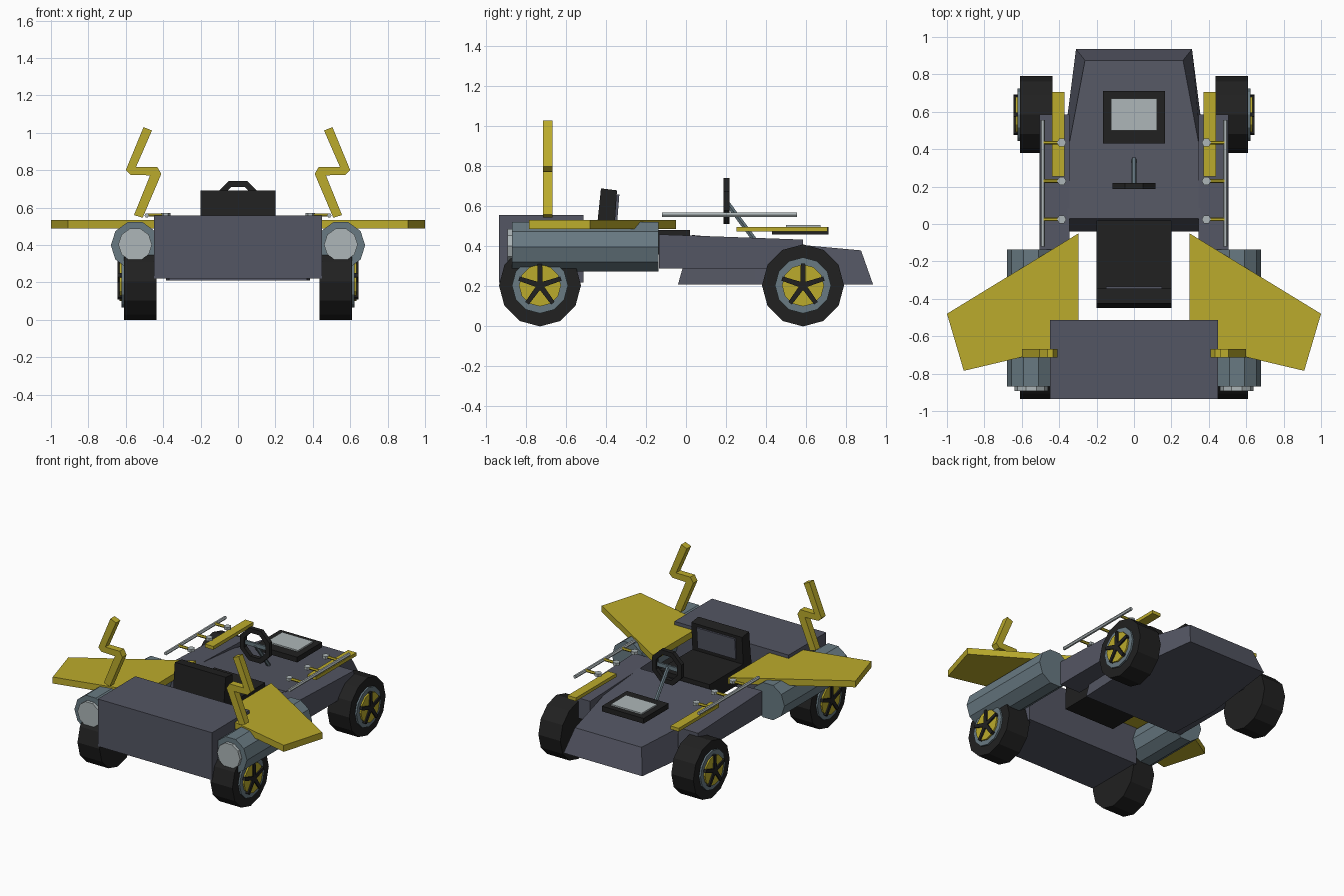
import bpy, bmesh, math
from mathutils import Vector

if "Cube" in bpy.data.objects:
    bpy.data.objects.remove(bpy.data.objects["Cube"])


def material(name, col):
    m = bpy.data.materials.new(name)
    m.diffuse_color = (*col, 1)
    m.use_nodes = True
    m.node_tree.nodes["Principled BSDF"].inputs["Base Color"].default_value = m.diffuse_color
    return m


BODY = material("slate grey", (0.088, 0.093, 0.125))
YELLOW = material("mustard yellow", (0.50, 0.41, 0.025))
BLACK = material("black", (0.015, 0.015, 0.015))
STEEL = material("blue grey", (0.14, 0.195, 0.225))
LIGHT = material("light grey", (0.42, 0.47, 0.48))


def finish(name, bm, mat):
    bmesh.ops.recalc_face_normals(bm, faces=bm.faces[:])
    me = bpy.data.meshes.new(name)
    bm.to_mesh(me)
    bm.free()
    me.materials.append(mat)
    ob = bpy.data.objects.new(name, me)
    bpy.context.collection.objects.link(ob)
    return ob


def loft(name, lower, upper, mat):
    """Solid between two matching loops of 3D points."""
    bm = bmesh.new()
    a = [bm.verts.new(p) for p in lower]
    b = [bm.verts.new(p) for p in upper]
    bm.faces.new(a)
    bm.faces.new(b)
    n = len(a)
    for i in range(n):
        j = (i + 1) % n
        bm.faces.new((a[i], a[j], b[j], b[i]))
    return finish(name, bm, mat)


def prism(name, pts, axis, lo, hi, mat):
    """Extrude a 2D profile along an axis."""
    def put(p, d):
        return {"x": (d, p[0], p[1]), "y": (p[0], d, p[1]), "z": (p[0], p[1], d)}[axis]
    return loft(name, [put(p, lo) for p in pts], [put(p, hi) for p in pts], mat)


def box(name, x, y, z, mat):
    return prism(name, [(x[0], y[0]), (x[1], y[0]), (x[1], y[1]), (x[0], y[1])], "z", z[0], z[1], mat)


def circle(cx, cy, r, n, start=0.0):
    return [(cx + r * math.cos(start + 2 * math.pi * i / n),
             cy + r * math.sin(start + 2 * math.pi * i / n)) for i in range(n)]


def rod(name, p, q, r, n, mat):
    p, q = Vector(p), Vector(q)
    rot = (q - p).to_track_quat('Z', 'Y')
    ring = [rot @ Vector((c[0], c[1], 0)) for c in circle(0, 0, r, n)]
    return loft(name, [p + v for v in ring], [q + v for v in ring], mat)


# main hull with sloping hood and flared lower edge
half_low = [(0.31, 0.935, 0.21), (0.385, 0.35, 0.21), (0.37, -0.04, 0.21)]
half_top = [(0.262, 0.875, 0.38), (0.365, 0.33, 0.43), (0.355, 0.03, 0.457)]


def mirror_loop(h):
    return h + [(-x, y, z) for x, y, z in reversed(h)]


loft("hull", mirror_loop(half_low), mirror_loop(half_top), BODY)

# rear engine block
box("engine_block", (-0.45, 0.45), (-0.935, -0.512), (0.22, 0.557), BODY)

# seat
box("seat_base", (-0.2, 0.2), (-0.45, 0.02), (0.36, 0.483), BLACK)
prism("seat_back", [(-0.45, 0.45), (-0.36, 0.45), (-0.345, 0.68), (-0.425, 0.69)], "x", -0.2, 0.2, BLACK)
prism("seat_pad", [(-0.365, 0.51), (-0.345, 0.51), (-0.333, 0.66), (-0.35, 0.66)], "x", -0.15, 0.15, BODY)

# dashboard screen
box("dashboard_frame", (-0.165, 0.165), (0.43, 0.712), (0.46, 0.497), BLACK)
box("dashboard_screen", (-0.122, 0.122), (0.5, 0.672), (0.49, 0.507), LIGHT)

# steering wheel: octagonal ring with column and spoke
bm = bmesh.new()
rings = []
for r, y in ((0.125, 0.188), (0.125, 0.218), (0.09, 0.218), (0.09, 0.188)):
    rings.append([bm.verts.new((x, y, z)) for x, z in circle(0, 0.627, r, 8, math.pi / 8)])
for k in range(4):
    a, b = rings[k], rings[(k + 1) % 4]
    for i in range(8):
        j = (i + 1) % 8
        bm.faces.new((a[i], a[j], b[j], b[i]))
finish("steering_wheel", bm, BLACK)
rod("steering_column", (0, 0.2, 0.625), (0, 0.345, 0.43), 0.014, 6, STEEL)
box("steering_spoke", (-0.1, 0.1), (0.196, 0.21), (0.612, 0.64), STEEL)

# lightning bolt profile of the tail fins
BOLT = [(0.505, 1.03), (0.46, 1.012), (0.545, 0.817), (0.432, 0.817), (0.41, 0.78),
        (0.51, 0.545), (0.556, 0.56), (0.47, 0.772), (0.575, 0.775), (0.6, 0.8)]

for s, side in ((1, "right"), (-1, "left")):
    def flip(pts):
        return [(s * x, y) for x, y in pts]

    # side pod
    prism(side + "_side_pod", [(-0.135, 0.29), (0.585, 0.29), (0.585, 0.434), (-0.135, 0.46)],
          "x", s * 0.345, s * 0.505, BODY)
    # thruster with pale exhaust
    prism(side + "_thruster", circle(s * 0.55, 0.398, 0.13, 10), "y", -0.87, -0.137, STEEL)
    prism(side + "_exhaust", circle(s * 0.55, 0.402, 0.09, 10), "y", -0.892, -0.86, LIGHT)
    # wing
    prism(side + "_wing", flip([(0.297, -0.05), (1.0, -0.48), (0.91, -0.785), (0.297, -0.64)]),
          "z", 0.487, 0.533, YELLOW)
    # tail bolt
    prism(side + "_bolt_fin", flip(BOLT), "y", -0.715, -0.667, YELLOW)
    # trim bar, rail, struts and knobs
    box(side + "_trim_bar", (s * 0.372, s * 0.438), (0.253, 0.707), (0.474, 0.498), YELLOW)
    rod(side + "_rail", (s * 0.488, -0.12, 0.558), (s * 0.488, 0.555, 0.558), 0.012, 6, LIGHT)
    for i, y in enumerate((0.025, 0.23, 0.435)):
        rod(f"{side}_strut_{i}", (s * 0.39, y, 0.56), (s * 0.485, y, 0.56), 0.01, 6, YELLOW)
        prism(f"{side}_knob_{i}", circle(s * 0.387, y, 0.025, 6), "z", 0.55, 0.57, LIGHT)

    # wheels
    for y, end in ((-0.73, "rear"), (0.585, "nose")):
        n = f"{side}_{end}_"
        zc = 0.205
        prism(n + "tyre", circle(y, zc, 0.205, 12), "x", s * 0.437, s * 0.61, BLACK)
        prism(n + "rim", circle(y, zc, 0.14, 12), "x", s * 0.6, s * 0.622, STEEL)
        prism(n + "hub", circle(y, zc, 0.105, 12), "x", s * 0.61, s * 0.633, YELLOW)
        for k in range(5):
            a = math.pi / 2 + k * 2 * math.pi / 5
            c, d = math.cos(a), math.sin(a)
            pts = [(y + u * c - v * d, zc + u * d + v * c)
                   for u, v in ((0, -0.014), (0.11, -0.011), (0.11, 0.011), (0, 0.014))]
            prism(f"{n}spoke_{k}", pts, "x", s * 0.62, s * 0.643, BLACK)
